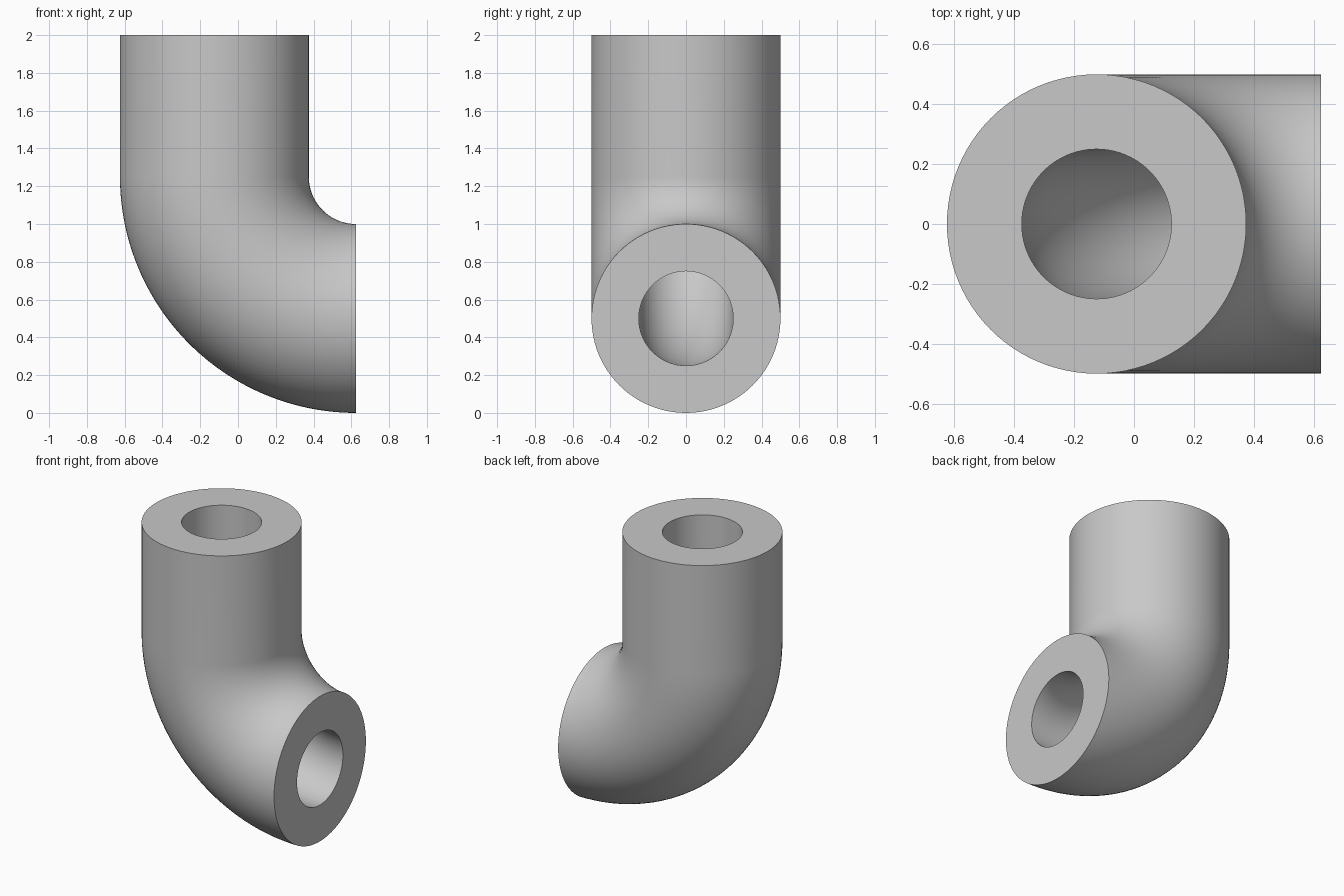
import bpy, bmesh, math
from mathutils import Vector

if "Cube" in bpy.data.objects:
    bpy.data.objects.remove(bpy.data.objects["Cube"])

SIDES, BEND_STEPS = 96, 48
OUTER, BORE, BEND = 0.5, 0.25, 0.75
PIVOT = Vector((0.625, 0, 1.25))

# Path stations: centre point and in-plane radial direction
stations = [(Vector((-0.125, 0, 2.0)), Vector((-1, 0, 0)))]
for i in range(BEND_STEPS + 1):
    a = math.pi / 2 * i / BEND_STEPS
    out = Vector((-math.cos(a), 0, -math.sin(a)))
    stations.append((PIVOT + out * BEND, out))

bm = bmesh.new()


def wall(radius):
    """Sweep a circle along the path and return its rings."""
    rings = []
    for centre, out in stations:
        ring = []
        for k in range(SIDES):
            t = 2 * math.pi * k / SIDES
            ring.append(bm.verts.new(centre + out * (radius * math.cos(t))
                                     + Vector((0, radius * math.sin(t), 0))))
        rings.append(ring)
    for a, b in zip(rings, rings[1:]):
        bridge(a, b)
    return rings


def bridge(a, b):
    for k in range(SIDES):
        n = (k + 1) % SIDES
        bm.faces.new((a[k], a[n], b[n], b[k]))


# Outer skin, bore and the two flat end rings
outer, bore = wall(OUTER), wall(BORE)
bridge(outer[0], bore[0])
bridge(outer[-1], bore[-1])
bmesh.ops.recalc_face_normals(bm, faces=bm.faces[:])

mesh = bpy.data.meshes.new("pipe_elbow")
bm.to_mesh(mesh)
bm.free()
pipe = bpy.data.objects.new("pipe_elbow", mesh)
bpy.context.collection.objects.link(pipe)

# Plain grey material
grey = bpy.data.materials.new("light grey")
grey.diffuse_color = (0.58, 0.58, 0.58, 1)
grey.use_nodes = True
grey.node_tree.nodes["Principled BSDF"].inputs["Base Color"].default_value = grey.diffuse_color
mesh.materials.append(grey)

# Smooth walls, crisp rims
bpy.context.view_layer.objects.active = pipe
pipe.select_set(True)
bpy.ops.object.shade_smooth_by_angle(angle=math.radians(30))
